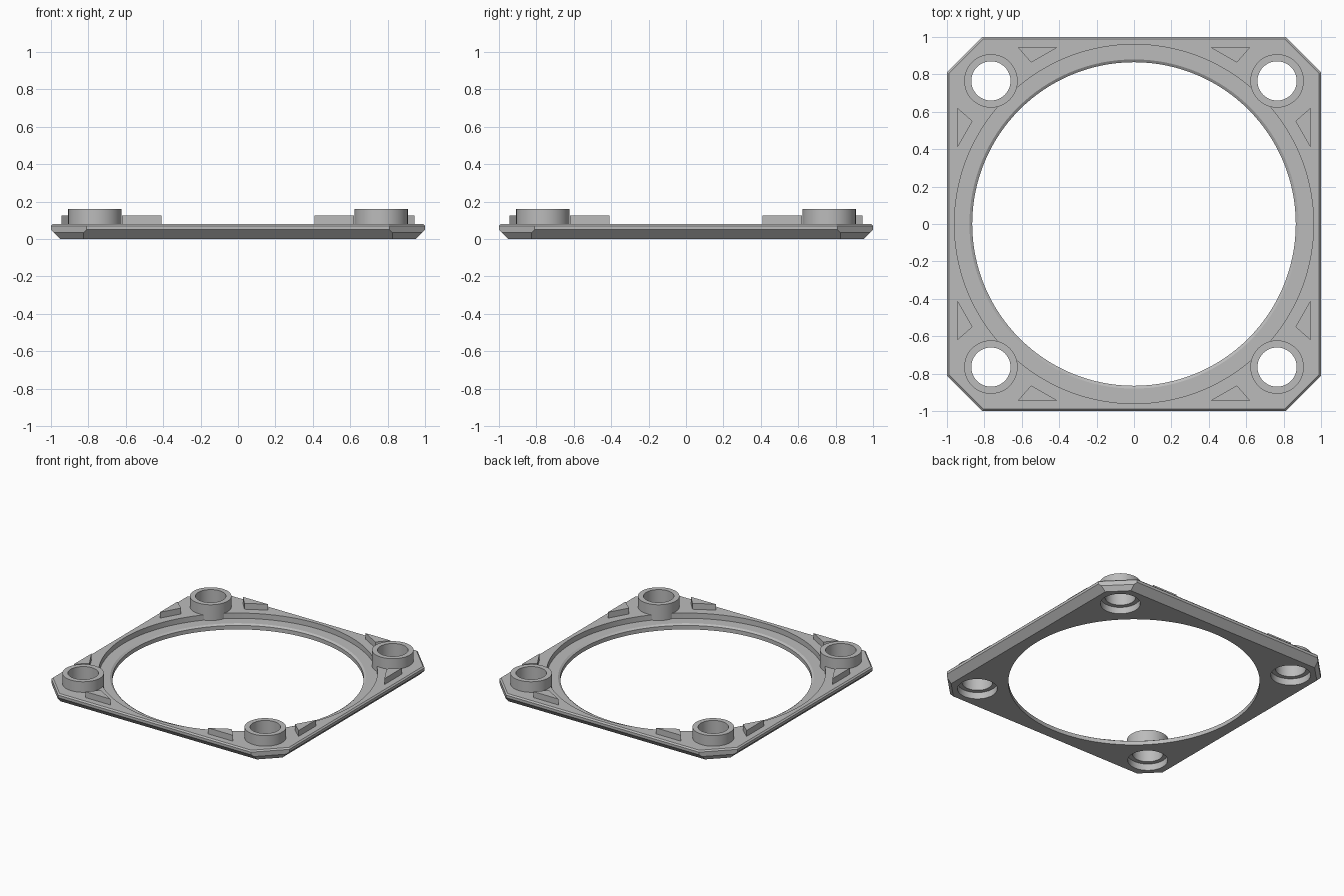
import bpy, bmesh
from math import cos, sin, tau, radians

cube = bpy.data.objects.get("Cube")
if cube:
    bpy.data.objects.remove(cube)

grey = bpy.data.materials.new("mid grey")
grey.use_nodes = True
grey.diffuse_color = (0.5, 0.5, 0.5, 1)
grey.node_tree.nodes["Principled BSDF"].inputs["Base Color"].default_value = (0.5, 0.5, 0.5, 1)


def loft(name, rings, location=(0, 0, 0)):
    """Closed solid through a stack of equal-length point rings."""
    bm = bmesh.new()
    loops = [[bm.verts.new(p) for p in ring] for ring in rings]
    n = len(loops[0])
    for low, high in zip(loops, loops[1:]):
        for i in range(n):
            j = (i + 1) % n
            bm.faces.new((low[i], low[j], high[j], high[i]))
    bm.faces.new(loops[0])
    bm.faces.new(loops[-1])
    bmesh.ops.recalc_face_normals(bm, faces=bm.faces[:])
    mesh = bpy.data.meshes.new(name)
    bm.to_mesh(mesh)
    bm.free()
    mesh.materials.append(grey)
    obj = bpy.data.objects.new(name, mesh)
    obj.location = location
    bpy.context.collection.objects.link(obj)
    return obj


def octagon(half, corner, z):
    quarter = [(half, -corner), (half, corner)]
    points = []
    for _ in range(4):
        points += [(x, y, z) for x, y in quarter]
        quarter = [(-y, x) for x, y in quarter]
    return points


def turned(name, profile, segments, location=(0, 0, 0)):
    rings = [[(r * cos(tau * i / segments), r * sin(tau * i / segments), z)
              for i in range(segments)] for r, z in profile]
    return loft(name, rings, location)


def combine(target, tool, operation):
    """Apply a boolean and discard the tool object."""
    tool.hide_render = True
    mod = target.modifiers.new(operation, "BOOLEAN")
    mod.operation, mod.object, mod.solver = operation, tool, "EXACT"
    bpy.context.view_layer.objects.active = target
    bpy.ops.object.modifier_apply(modifier=mod.name)
    bpy.data.objects.remove(tool)


# Octagonal plate with a chamfered underside and a fine top bevel
plate = loft("frame_plate", [
    octagon(0.95, 0.825, 0), octagon(0.985, 0.825, 0.035), octagon(1, 0.81, 0.05),
    octagon(1, 0.81, 0.07), octagon(0.99, 0.805, 0.08)])

# Central opening with a recessed ledge and bevelled lip
combine(plate, turned("opening_cutter", [
    (0.865, -0.1), (0.865, 0.03), (0.88, 0.04), (0.96, 0.04), (0.96, 0.2)], 128), "DIFFERENCE")

# Corner bosses, bored through and counterbored from below
corners = [(sx, sy) for sx in (-1, 1) for sy in (-1, 1)]
for sx, sy in corners:
    place = (0.765 * sx, 0.765 * sy, 0)
    combine(plate, turned("boss", [(0.143, 0.02), (0.143, 0.16)], 48, place), "UNION")
    combine(plate, turned("bore_cutter", [
        (0.137, -0.1), (0.137, 0.05), (0.105, 0.05), (0.105, 0.3)], 48, place), "DIFFERENCE")

# Pairs of triangular locating tabs beside each boss
triangle = [(0.62, 0.943), (0.41, 0.943), (0.55, 0.863)]
for sx, sy in corners:
    for swap in (False, True):
        outline = [(y, x) if swap else (x, y) for x, y in triangle]
        loft("triangular_tab", [[(x * sx, y * sy, z) for x, y in outline] for z in (0.07, 0.125)])

# Smooth round walls, crisp edges
bpy.ops.object.select_all(action="DESELECT")
plate.select_set(True)
bpy.context.view_layer.objects.active = plate
bpy.ops.object.shade_smooth_by_angle(angle=radians(25))
